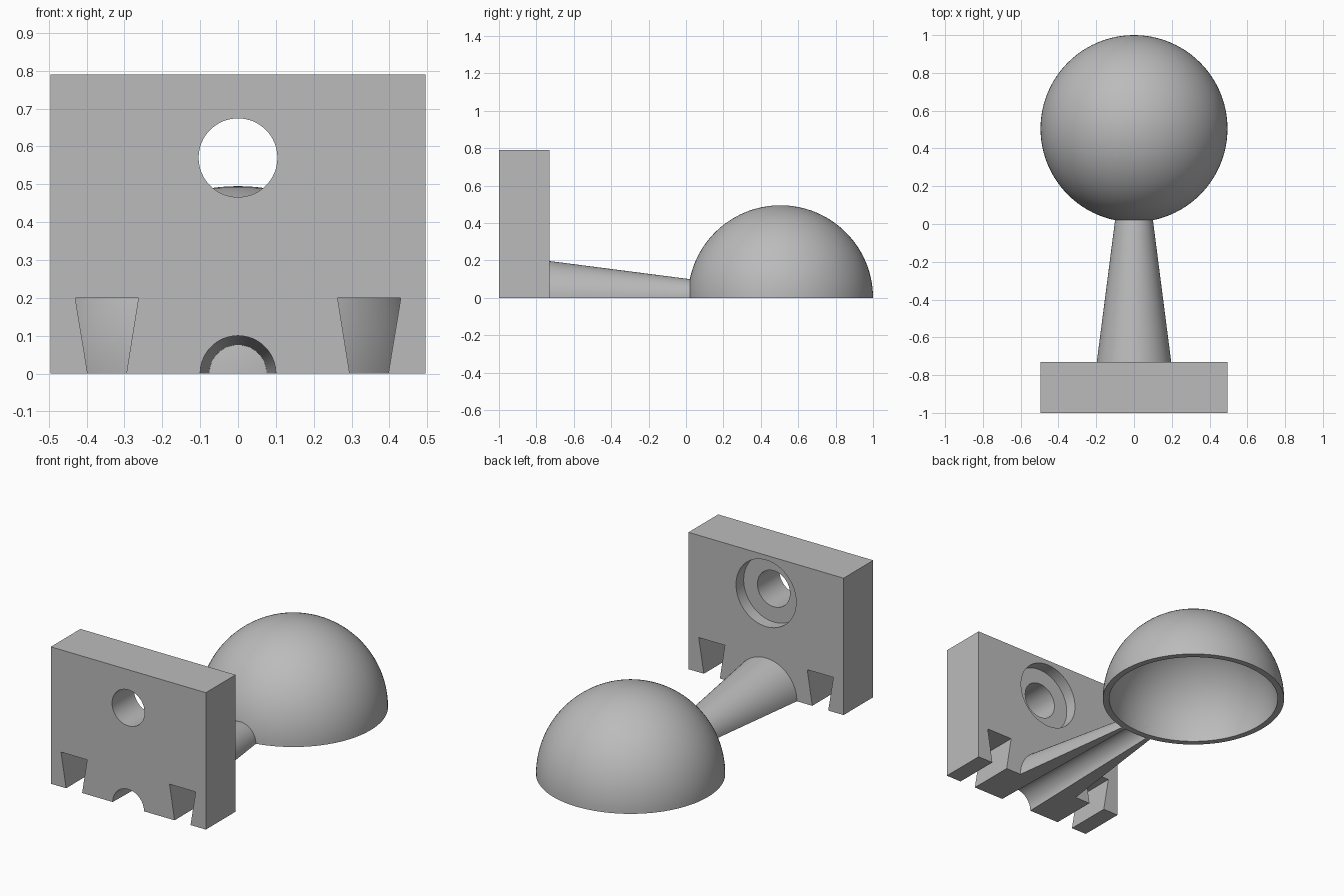
import bpy, bmesh
from math import sin, cos, pi, radians
from mathutils import Matrix

cube = bpy.data.objects.get("Cube")
if cube:
    bpy.data.objects.remove(cube)

grey = bpy.data.materials.new("mid grey")
grey.use_nodes = True
colour = (0.5, 0.5, 0.5, 1)
grey.diffuse_color = colour
grey.node_tree.nodes["Principled BSDF"].inputs["Base Color"].default_value = colour

FRONT, BACK = -1.0, -0.73      # plate faces
DOME_Y, DOME_R, DOME_IN = 0.505, 0.495, 0.46
HOLE_Z = 0.57


def finish(bm, name):
    bmesh.ops.recalc_face_normals(bm, faces=bm.faces)
    mesh = bpy.data.meshes.new(name)
    bm.to_mesh(mesh)
    bm.free()
    obj = bpy.data.objects.new(name, mesh)
    bpy.context.collection.objects.link(obj)
    mesh.materials.append(grey)
    return obj


def activate(obj):
    bpy.ops.object.select_all(action='DESELECT')
    obj.select_set(True)
    bpy.context.view_layer.objects.active = obj


def loft(name, outline_a, y_a, outline_b, y_b):
    """Solid between two matching x-z outlines."""
    bm = bmesh.new()
    a = [bm.verts.new((x, y_a, z)) for x, z in outline_a]
    b = [bm.verts.new((x, y_b, z)) for x, z in outline_b]
    bm.faces.new(a)
    bm.faces.new(b[::-1])
    for i in range(len(a)):
        j = (i + 1) % len(a)
        bm.faces.new((a[i], a[j], b[j], b[i]))
    return finish(bm, name)


def cone(name, r_front, r_back, y_front, y_back, z):
    """Round cutter along y."""
    bm = bmesh.new()
    bmesh.ops.create_cone(bm, cap_ends=True, segments=64, radius1=r_back,
                          radius2=r_front, depth=y_back - y_front)
    bm.transform(Matrix.Translation((0, (y_front + y_back) / 2, z))
                 @ Matrix.Rotation(pi / 2, 4, 'X'))
    return finish(bm, name)


def cut(obj, cutter):
    cutter.hide_render = True
    mod = obj.modifiers.new("cut", 'BOOLEAN')
    mod.operation = 'DIFFERENCE'
    mod.solver = 'EXACT'
    mod.object = cutter
    activate(obj)
    bpy.ops.object.modifier_apply(modifier=mod.name)
    bpy.data.objects.remove(cutter)


def smooth(obj):
    activate(obj)
    bpy.ops.object.shade_smooth_by_angle(angle=radians(30))


def arc(r, n=32):
    """Half circle from -x over the top to +x."""
    return [(-r * cos(pi * i / n), r * sin(pi * i / n)) for i in range(n + 1)]


def groove(y):
    return 0.1 - 0.024 * (y - FRONT)


def plate_outline(r):
    right = [(0.295, 0), (0.263, 0.2), (0.43, 0.2), (0.397, 0), (0.495, 0), (0.495, 0.79)]
    left = [(-x, z) for x, z in reversed(right)]
    return left + arc(r) + right


# Upright plate with dovetail slots, tapered groove and counterbored hole
plate = loft("mounting_plate", plate_outline(groove(FRONT)), FRONT,
             plate_outline(groove(BACK)), BACK)
cut(plate, cone("hole_cutter", 0.104, 0.104, FRONT - 0.1, BACK + 0.1, HOLE_Z))
cut(plate, cone("counterbore_cutter", 0.192, 0.192, BACK - 0.07, BACK + 0.1, HOLE_Z))
smooth(plate)

# Tapered half-round stem with a groove underneath
STEM_END = 0.03
stem = loft("stem", arc(0.197) + arc(groove(BACK))[::-1], BACK,
            arc(0.099) + arc(groove(STEM_END))[::-1], STEM_END)
smooth(stem)

# Hollow half sphere, open underneath, turned from its wall section
bm = bmesh.new()
steps = 32
angles = [pi / 2 * i / steps for i in range(steps + 1)]
section = [(DOME_R * cos(t), DOME_R * sin(t)) for t in angles]
section += [(DOME_IN * cos(t), DOME_IN * sin(t)) for t in reversed(angles)]
verts = [bm.verts.new((x, DOME_Y, z)) for x, z in section]
edges = [bm.edges.new((verts[i], verts[i + 1])) for i in range(len(verts) - 1)]
edges.append(bm.edges.new((verts[-1], verts[0])))
bmesh.ops.delete(bm, geom=[edges[steps]], context='EDGES')
bmesh.ops.spin(bm, geom=bm.verts[:] + bm.edges[:], cent=(0, DOME_Y, 0),
               axis=(0, 0, 1), angle=2 * pi, steps=96, use_duplicate=False)
bmesh.ops.remove_doubles(bm, verts=bm.verts, dist=0.0001)
dome = finish(bm, "dome_cup")
cut(dome, cone("groove_cutter", groove(-0.1), groove(0.15), -0.1, 0.15, 0))
smooth(dome)
